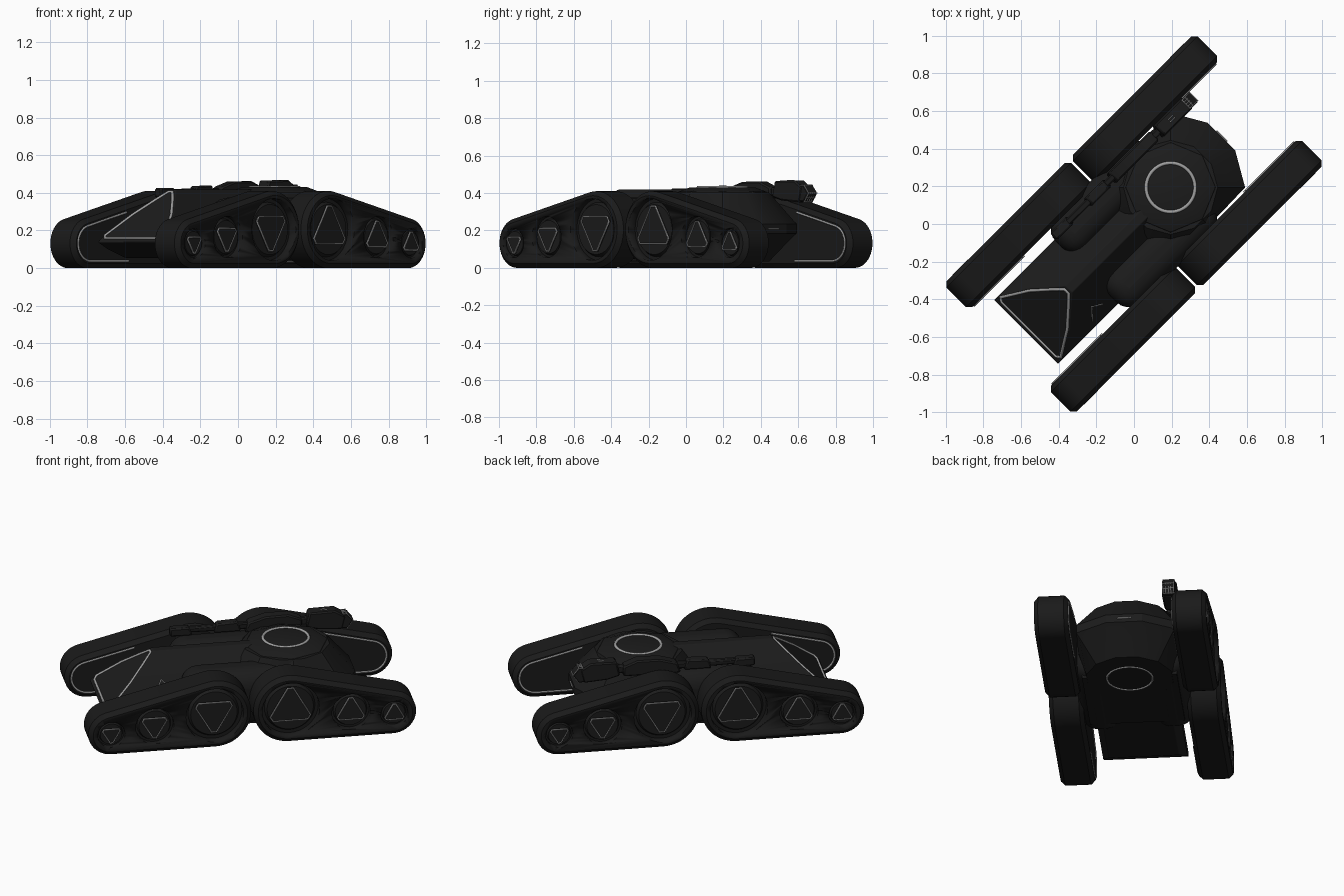
import bpy, bmesh, math
from mathutils import Vector

if "Cube" in bpy.data.objects:
    bpy.data.objects.remove(bpy.data.objects["Cube"])

TURN = math.pi / 4   # the vehicle stands diagonally; parts are built along local x


def material(name, value):
    m = bpy.data.materials.new(name)
    m.use_nodes = True
    col = (value, value, value, 1)
    m.diffuse_color = col
    bsdf = m.node_tree.nodes["Principled BSDF"]
    bsdf.inputs["Base Color"].default_value = col
    bsdf.inputs["Roughness"].default_value = 0.7
    return m


BODY = material("charcoal", 0.0115)
DARK = material("black rubber", 0.0105)
TRIM = material("light grey trim", 0.35)


def finish(name, bm, mat, bevel=0, segments=2):
    bmesh.ops.recalc_face_normals(bm, faces=bm.faces)
    me = bpy.data.meshes.new(name)
    bm.to_mesh(me)
    bm.free()
    me.shade_smooth()
    me.set_sharp_from_angle(angle=math.radians(28))
    ob = bpy.data.objects.new(name, me)
    ob.rotation_euler.z = TURN
    me.materials.append(mat)
    bpy.context.collection.objects.link(ob)
    if bevel:
        b = ob.modifiers.new("bevel", 'BEVEL')
        b.width, b.segments, b.limit_method = bevel, segments, 'ANGLE'
        b.angle_limit = math.radians(40)
    return ob


def loft(bm, rings):
    """Skin a stack of equal point rings and cap both ends."""
    loops = [[bm.verts.new(p) for p in r] for r in rings]
    n = len(loops[0])
    for a, b in zip(loops, loops[1:]):
        for i in range(n):
            bm.faces.new((a[i], a[(i + 1) % n], b[(i + 1) % n], b[i]))
    bm.faces.new(loops[0])
    bm.faces.new(loops[-1])


def side_prism(bm, pts, y0, y1, taper=1.0):
    """Extrude an x-z outline across y, optionally shrinking the far end."""
    cx = sum(p[0] for p in pts) / len(pts)
    cz = sum(p[1] for p in pts) / len(pts)
    far = [(cx + (x - cx) * taper, y1, cz + (z - cz) * taper) for x, z in pts]
    loft(bm, [[(x, y0, z) for x, z in pts], far])


def arc(c, r, a0, a1, n):
    return [(c[0] + r * math.cos(math.radians(a0 + (a1 - a0) * i / n)),
             c[1] + r * math.sin(math.radians(a0 + (a1 - a0) * i / n))) for i in range(n + 1)]


def line(name, pts, closed=True, width=0.006):
    cu = bpy.data.curves.new(name, 'CURVE')
    cu.dimensions = '3D'
    cu.bevel_depth, cu.bevel_resolution = width, 1
    sp = cu.splines.new('POLY')
    sp.points.add(len(pts) - 1)
    for p, q in zip(sp.points, pts):
        p.co = (*q, 1)
    sp.use_cyclic_u = closed
    ob = bpy.data.objects.new(name, cu)
    ob.rotation_euler.z = TURN
    cu.materials.append(TRIM)
    bpy.context.collection.objects.link(ob)


def triangle(c, r, up):
    """Three-cornered outline with cut corners."""
    pts = []
    for k in range(3):
        a = math.radians((90 if up else -90) + 120 * k)
        for d in (-0.13, 0.13):
            pts.append((c[0] + r * math.cos(a + d), c[1] + r * math.sin(a + d)))
    return pts


# ---- four track pods with wheels ----
BIG, SMALL, TAN = (0.212, 0.205), (0.812, 0.132), 76
WHEELS = [((0.22, 0.205), 0.165, 0.05),
          ((0.565, 0.165), 0.11, 0.035),
          ((0.815, 0.132), 0.078, 0.03)]
outline = arc(BIG, 0.205, TAN, 270, 28) + arc(SMALL, 0.132, -90, TAN, 20)

for su, end in ((-1, "front"), (1, "rear")):
    for sv, side in ((1, "left"), (-1, "right")):
        tag = f"{end}_{side}"
        up = su * sv < 0
        size = 0.76 if up else 0.69

        def flip(pts):
            return [(su * x, z) for x, z in pts]

        bm = bmesh.new()
        side_prism(bm, flip(outline), sv * 0.295, sv * 0.49)
        pod = finish(f"track_pod_{tag}", bm, DARK, 0.024, 1)

        # round wheel wells
        bm = bmesh.new()
        for c, r, depth in WHEELS:
            side_prism(bm, flip(arc(c, r, 0, 350, 35)), sv * (0.49 - depth), sv * 0.55)
        cutter = finish(f"wheel_well_cutter_{tag}", bm, DARK)
        cutter.hide_render = True
        cutter.hide_viewport = True
        cut = pod.modifiers.new("wells", 'BOOLEAN')
        cut.object, cut.operation = cutter, 'DIFFERENCE'

        # wheels with three-cornered hubs
        bm = bmesh.new()
        for c, r, depth in WHEELS:
            floor = 0.49 - depth
            side_prism(bm, flip(arc(c, r * 0.92, 0, 350, 35)),
                       sv * (floor - 0.01), sv * (floor + 0.02), 0.88)
            tri = flip(triangle(c, r * (size + 0.05), up))
            side_prism(bm, tri, sv * floor, sv * (floor + 0.028), 0.97)
            rim = [(x, sv * (floor + 0.027), z) for x, z in flip(triangle(c, r * size, up))]
            line(f"hub_outline_{tag}", rim, True, 0.0045)
        finish(f"wheels_{tag}", bm, BODY)

        # trim line round the tip of the inner face
        t = math.radians(TAN)
        curve = arc(SMALL, 0.095, -90, TAN, 18)
        x, z = curve[-1]
        curve = [(0.53, curve[0][1])] + curve + [(x - 0.3 * math.sin(t), z + 0.3 * math.cos(t))]
        line(f"inner_trim_{tag}", [(px, sv * 0.295, pz) for px, pz in flip(curve)], False)

# ---- main hull: arched section, nose cut to a wedge ----
half = [(0.025, 0.418), (0.07, 0.372), (0.155, 0.29), (0.24, 0.16), (0.24, 0.1), (0.2, 0.055)]
section = half + [(-y, z) for y, z in reversed(half)]
bm = bmesh.new()
loft(bm, [[(x, y, z) for y, z in section] for x in (-0.81, 0.4)])


def slice_off(bm, point, normal):
    geom = bm.verts[:] + bm.edges[:] + bm.faces[:]
    res = bmesh.ops.bisect_plane(bm, geom=geom, plane_co=point, plane_no=normal, clear_outer=True)
    edges = [e for e in res["geom_cut"] if isinstance(e, bmesh.types.BMEdge)]
    bmesh.ops.holes_fill(bm, edges=edges)


slice_off(bm, (-0.8, 0, 0.15), (-0.26, 0, 0.3))
slice_off(bm, (-0.8, 0, 0.13), (-0.1, 0, -0.2))
finish("hull", bm, BODY, 0.008)


def on_wedge(y, z):
    return (-0.8 + (z - 0.15) * 0.3 / 0.26, y, z)


nose = [(0.015, 0.405), (0.06, 0.366), (0.143, 0.286), (0.225, 0.172), (0.205, 0.158)]
line("nose_outline", [on_wedge(y, z) for y, z in nose] +
     [on_wedge(-y, z) for y, z in reversed(nose)], True, 0.0085)

# ---- flat belly between the pods ----
bm = bmesh.new()
side_prism(bm, [(-0.23, 0.036), (-0.26, 0.14), (0.3, 0.14), (0.3, 0.036)], -0.27, 0.27)
finish("belly", bm, BODY)

# ---- rounded axle housings ----
for sv, side in ((1, "left"), (-1, "right")):
    bm = bmesh.new()
    bmesh.ops.create_cube(bm, size=1)
    for v in bm.verts:
        v.co = Vector((v.co.x * 0.72, sv * 0.205 + v.co.y * 0.24, 0.205 + v.co.z * 0.34))
    finish(f"axle_housing_{side}", bm, BODY, 0.1, 5)
line("hull_chevron", [(-0.52, -0.208, 0.21), (-0.47, -0.152, 0.295),
                      (-0.42, -0.182, 0.25)], False, 0.004)

# ---- faceted rear body and turret ----
CX = 0.275


def ring(r, z, n, offset, limit=0.285):
    pts = []
    for i in range(n):
        a = math.radians(offset) + math.tau * i / n
        y = max(-limit, min(limit, r * math.sin(a)))
        pts.append((CX + r * math.cos(a), y, z))
    return pts


bm = bmesh.new()
loft(bm, [ring(r, z, 12, 15) for r, z in
          ((0.25, 0.034), (0.375, 0.165), (0.396, 0.185), (0.396, 0.235), (0.25, 0.402))])
finish("rear_body", bm, BODY)

bm = bmesh.new()
loft(bm, [ring(r, z, 8, 0) for r, z in ((0.265, 0.37), (0.235, 0.407), (0.175, 0.43))])
finish("turret", bm, BODY)
line("turret_ring", ring(0.13, 0.428, 48, 0), True, 0.01)
line("belly_ring", ring(0.13, 0.034, 48, 0))
line("rear_light", [(CX + 0.384, y, 0.21) for y in (-0.04, 0.04)], False, 0.005)

# ---- side gun lying along the left ----
GUN = 0.255
parts = [
    ("gun_pod", 0.04, [(0.43, 0.38), (0.45, 0.465), (0.6, 0.468), (0.66, 0.43), (0.64, 0.35), (0.5, 0.36)]),
    ("gun_body", 0.035, [(0.08, 0.37), (0.1, 0.43), (0.2, 0.46), (0.33, 0.462), (0.41, 0.43), (0.41, 0.37)]),
    ("gun_link", 0.018, [(0.38, 0.385), (0.38, 0.43), (0.46, 0.43), (0.46, 0.385)]),
    ("gun_barrel", 0.018, [(-0.32, 0.39), (-0.32, 0.42), (0.12, 0.425), (0.12, 0.385)]),
    ("gun_sleeve", 0.028, [(-0.1, 0.38), (-0.08, 0.435), (0.04, 0.44), (0.06, 0.38)]),
    ("gun_muzzle", 0.026, [(-0.35, 0.375), (-0.35, 0.425), (-0.24, 0.425), (-0.22, 0.375)]),
    ("gun_vent", 0.036, [(0.62, 0.44), (0.67, 0.445), (0.705, 0.40), (0.67, 0.35), (0.63, 0.355)]),
]
for name, w, pts in parts:
    bm = bmesh.new()
    side_prism(bm, pts, GUN - w, GUN + w)
    finish(name, bm, DARK if name in ("gun_barrel", "gun_vent") else BODY, 0.008, 1)

# grille on the vent and small marks on the gun
slope = [(0.645, 0.442), (0.667, 0.442), (0.702, 0.40), (0.67, 0.353)]
for i in range(5):
    y = GUN - 0.03 + 0.015 * i
    line("vent_bar", [(x, y, z) for x, z in slope], False, 0.003)
for x, z in slope + [(0.685, 0.42), (0.686, 0.377)]:
    line("vent_cross_bar", [(x, GUN - 0.034, z), (x, GUN + 0.034, z)], False, 0.003)
for y in (GUN - 0.008, GUN + 0.008):
    line("gun_mark", [(0.52, y, 0.466), (0.555, y, 0.467)], False, 0.003)
